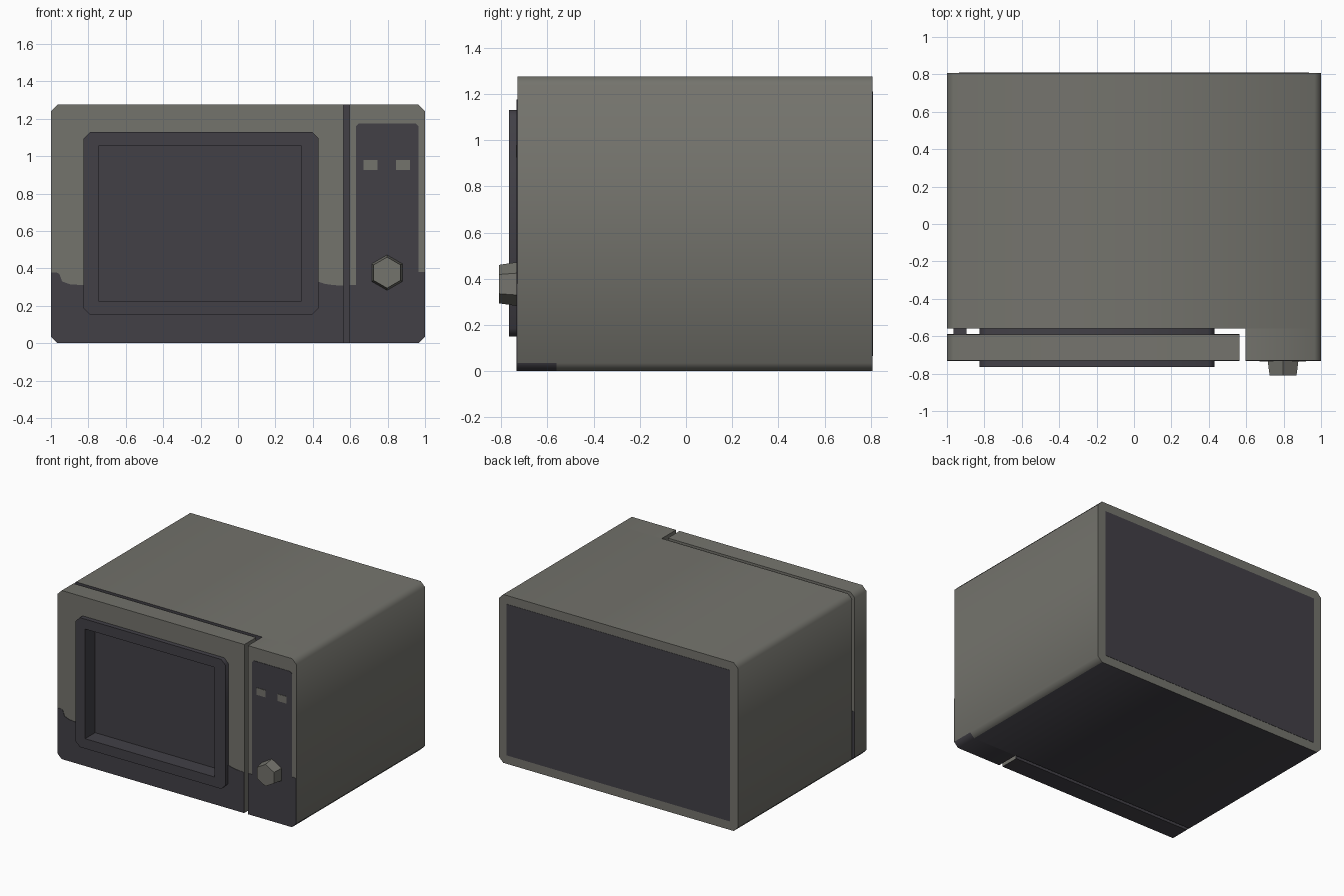
import bpy, bmesh, math

if "Cube" in bpy.data.objects:
    bpy.data.objects.remove(bpy.data.objects["Cube"])


def material(name, rgb):
    m = bpy.data.materials.new(name)
    m.diffuse_color = (*rgb, 1)
    m.use_nodes = True
    m.node_tree.nodes["Principled BSDF"].inputs["Base Color"].default_value = m.diffuse_color
    return m


GREY = material("warm_grey", (0.175, 0.173, 0.152))
DARK = material("dark_charcoal", (0.054, 0.051, 0.062))


def rect(x0, x1, z0, z1, c=0.0, left=True, right=True):
    """Front-view rectangle with chamfered corners on the chosen sides."""
    l, r = (c if left else 0), (c if right else 0)
    pts = [(x0 + l, z0), (x1 - r, z0)]
    pts += [(x1, z0 + r), (x1, z1 - r)] if r else []
    pts += [(x1 - r, z1), (x0 + l, z1)]
    pts += [(x0, z1 - l), (x0, z0 + l)] if l else []
    return pts


def prism(name, profile, y0, y1, mat=GREY, dark_rule=None):
    """Extrude a front-view profile from y0 to y1; dark_rule picks dark faces by normal."""
    bm = bmesh.new()
    front = [bm.verts.new((x, y0, z)) for x, z in profile]
    back = [bm.verts.new((x, y1, z)) for x, z in profile]
    bm.faces.new(front)
    bm.faces.new(back[::-1])
    n = len(profile)
    for i in range(n):
        j = (i + 1) % n
        bm.faces.new((front[i], back[i], back[j], front[j]))
    bmesh.ops.recalc_face_normals(bm, faces=bm.faces)
    bm.normal_update()
    if dark_rule:
        for f in bm.faces:
            f.material_index = 1 if dark_rule(f.normal) else 0
    me = bpy.data.meshes.new(name)
    bm.to_mesh(me)
    bm.free()
    me.materials.append(mat)
    if dark_rule:
        me.materials.append(DARK)
    ob = bpy.data.objects.new(name, me)
    bpy.context.collection.objects.link(ob)
    return ob


def activate(ob):
    bpy.ops.object.select_all(action='DESELECT')
    ob.select_set(True)
    bpy.context.view_layer.objects.active = ob


def cut(cutter, *targets):
    """Cut the cutter out of each target, then delete the cutter."""
    for ob in targets:
        mod = ob.modifiers.new("opening", 'BOOLEAN')
        mod.operation, mod.solver, mod.object = 'DIFFERENCE', 'EXACT', cutter
        activate(ob)
        bpy.ops.object.modifier_apply(modifier=mod.name)
    bpy.data.objects.remove(cutter)


H, C = 1.275, 0.035
BACK, BODY_FRONT, DOOR_BACK, FRONT = 0.808, -0.56, -0.59, -0.73

# Main housing, dark on the inner front and underside
prism("body", rect(-1, 1, 0, H, C), BODY_FRONT, BACK, GREY,
      lambda n: n.y < -0.9 or n.z < -0.9)
prism("back_panel", rect(-0.935, 0.935, 0.065, 1.21), BACK - 0.003, BACK + 0.002, DARK)

# Control block beside the door
prism("control_block", rect(0.595, 1, 0, H, C, left=False), FRONT, BODY_FRONT, GREY,
      lambda n: n.z < -0.5)
prism("control_panel", [(0.595, 0), (0.965, 0), (1, 0.035), (1, 0.38), (0.965, 0.38),
                        (0.965, 1.16), (0.95, 1.175), (0.645, 1.175), (0.63, 1.16),
                        (0.63, 0.31), (0.595, 0.31)], FRONT - 0.003, FRONT + 0.002, DARK)
for side, x in (("left", 0.67), ("right", 0.845)):
    prism(side + "_button", rect(x, x + 0.075, 0.925, 0.978), FRONT - 0.006, FRONT)

# Door with dark painted lower band on both faces
door = prism("door", rect(-1, 0.565, 0, H, C, right=False), FRONT, DOOR_BACK, GREY,
             lambda n: n.z < -0.5)
band = [(-0.965, 0), (0.565, 0), (0.565, 0.308), (0.51, 0.31), (0.46, 0.318), (0.43, 0.328),
        (-0.83, 0.31), (-0.9, 0.315), (-0.94, 0.33), (-0.955, 0.37), (-0.97, 0.378),
        (-1, 0.378), (-1, 0.035)]
band_front = prism("door_front_band", band, FRONT - 0.003, FRONT + 0.002, DARK)
band_back = prism("door_back_band", band, DOOR_BACK - 0.002, DOOR_BACK + 0.003, DARK)
cut(prism("frame_opening", rect(-0.79, 0.39, 0.19, 1.09), -1, 0), door, band_front, band_back)

# Window frame with recessed window, reaching back to the housing
frame = prism("window_frame", rect(-0.825, 0.43, 0.15, 1.13, C), -0.765, BODY_FRONT, DARK)
cut(prism("window_opening", rect(-0.745, 0.34, 0.225, 1.055), -1, -0.645), frame)

# Door hinges
for side, z in (("lower", 0.08), ("upper", 1.08)):
    prism(side + "_hinge", rect(-0.965, -0.895, z, z + 0.12), DOOR_BACK, BODY_FRONT, DARK)

# Tapered hexagonal knob
bm = bmesh.new()
bmesh.ops.create_cone(bm, cap_ends=True, segments=6, radius1=0.095, radius2=0.083, depth=0.08)
me = bpy.data.meshes.new("knob")
bm.to_mesh(me)
bm.free()
me.materials.append(GREY)
knob = bpy.data.objects.new("knob", me)
bpy.context.collection.objects.link(knob)
knob.location = (0.797, -0.77, 0.377)
knob.rotation_euler = (math.radians(90), 0, 0)

# Smooth across the chamfers, sharp elsewhere
for ob in list(bpy.context.scene.objects):
    activate(ob)
    bpy.ops.object.shade_smooth_by_angle(angle=math.radians(50))
